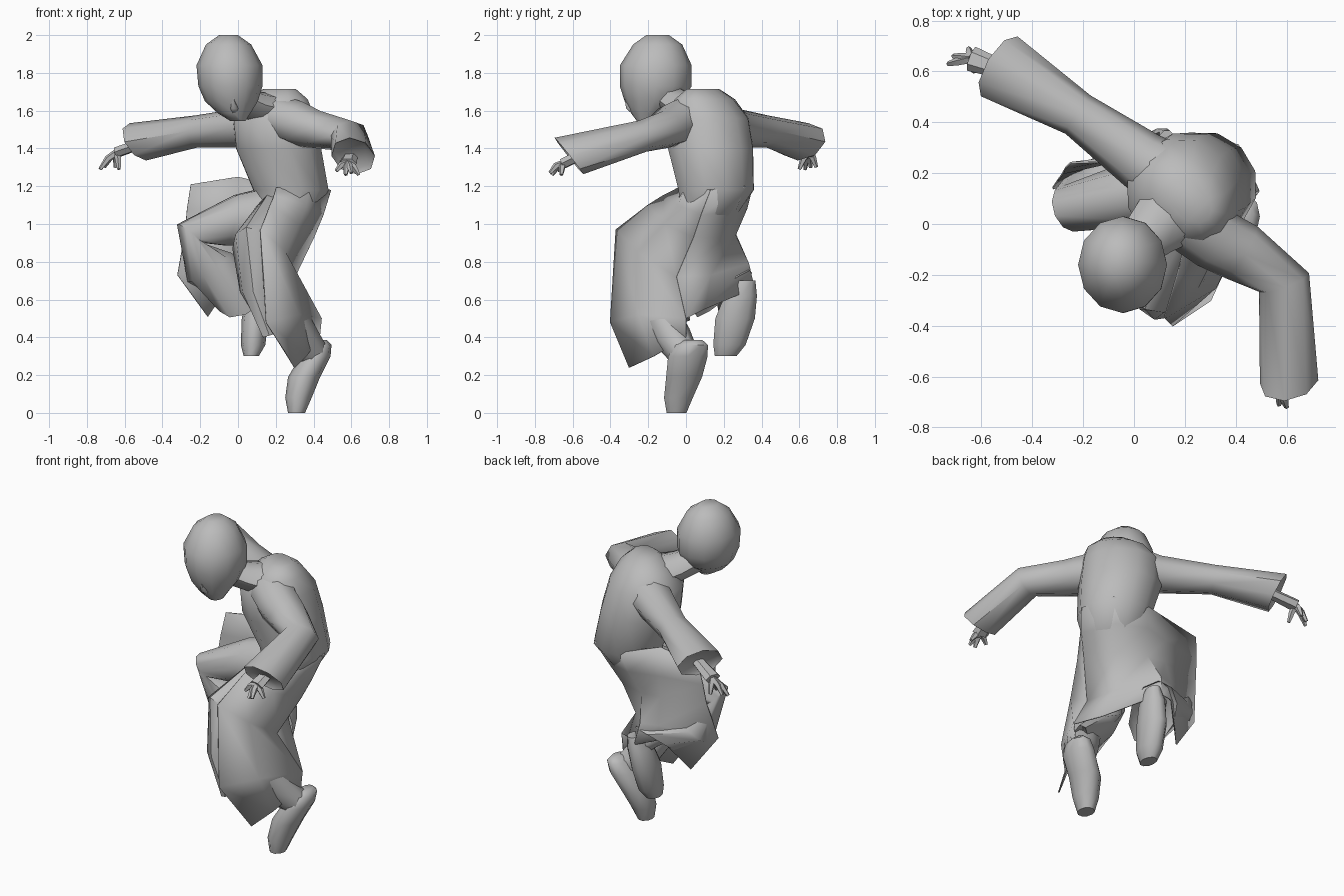
import bpy, bmesh, math
from mathutils import Vector

cube = bpy.data.objects.get("Cube")
if cube:
    bpy.data.objects.remove(cube, do_unlink=True)

grey = bpy.data.materials.new("plain grey")
grey.use_nodes = True
grey.diffuse_color = (0.5, 0.5, 0.5, 1)
grey.node_tree.nodes["Principled BSDF"].inputs["Base Color"].default_value = (0.5, 0.5, 0.5, 1)


def finish(name, bm, angle=50):
    bmesh.ops.recalc_face_normals(bm, faces=bm.faces)
    mesh = bpy.data.meshes.new(name)
    bm.to_mesh(mesh)
    bm.free()
    mesh.materials.append(grey)
    obj = bpy.data.objects.new(name, mesh)
    bpy.context.collection.objects.link(obj)
    bpy.ops.object.select_all(action='DESELECT')
    obj.select_set(True)
    bpy.context.view_layer.objects.active = obj
    bpy.ops.object.shade_smooth_by_angle(angle=math.radians(angle))
    return obj


def loft(name, rings, sides=10, hollow_end=0.0):
    """Skin a row of ellipses, each given as centre, first axis, second axis."""
    bm = bmesh.new()
    loops = []
    for centre, u, v in rings:
        c, u, v = Vector(centre), Vector(u), Vector(v)
        turns = [math.tau * i / sides for i in range(sides)]
        loops.append([bm.verts.new(c + u * math.cos(t) + v * math.sin(t)) for t in turns])
    for low, high in zip(loops, loops[1:]):
        for i in range(sides):
            j = (i + 1) % sides
            bm.faces.new((low[i], low[j], high[j], high[i]))
    bm.faces.new(loops[0][::-1])
    cap = bm.faces.new(loops[-1])
    bmesh.ops.recalc_face_normals(bm, faces=bm.faces)
    if hollow_end:
        bmesh.ops.inset_region(bm, faces=[cap], thickness=hollow_end, depth=-hollow_end)
    return finish(name, bm)


def stack(name, levels, yaw=0, sides=10):
    """Loft of level ellipses: x, y, z, half width, half depth."""
    c, s = math.cos(math.radians(yaw)), math.sin(math.radians(yaw))
    return loft(name, [((x, y, z), (a * c, a * s, 0), (-b * s, b * c, 0))
                       for x, y, z, a, b in levels], sides)


def limb(name, stations, sides=8, hollow_end=0.0, lean=(0, 0, 0)):
    """Tube along a path: x, y, z, half width, half height; lean slants the end."""
    pts = [Vector(s[:3]) for s in stations]
    rings = []
    for i, (p, s) in enumerate(zip(pts, stations)):
        along = (pts[min(i + 1, len(pts) - 1)] - pts[max(i - 1, 0)]).normalized()
        side = along.cross(Vector((0, 0, 1))).normalized()
        up = side.cross(along) * s[4]
        if p == pts[-1]:
            up += Vector(lean)
        rings.append((p, side * s[3], up))
    return loft(name, rings, sides, hollow_end)


def sheet(name, rows):
    """Thin cloth spanned between rows of points."""
    bm = bmesh.new()
    grid = [[bm.verts.new(p) for p in row] for row in rows]
    for a, b in zip(grid, grid[1:]):
        for i in range(len(a) - 1):
            bm.faces.new((a[i], a[i + 1], b[i + 1], b[i]))
    obj = finish(name, bm)
    mod = obj.modifiers.new("cloth thickness", 'SOLIDIFY')
    mod.thickness = 0.008
    mod.offset = 0


# Head, nose and neck
stack("head", [
    (-.05, -.15, 2, .05, .06), (-.05, -.15, 1.95, .12, .13), (-.045, -.16, 1.84, .175, .19),
    (-.04, -.16, 1.73, .17, .19), (-.035, -.17, 1.65, .14, .155),
    (-.02, -.2, 1.585, .085, .09), (0, -.21, 1.545, .04, .05)], sides=12)
stack("nose", [(-.03, -.31, 1.67, .012, .02), (-.02, -.29, 1.61, .025, .03),
               (-.02, -.27, 1.585, .012, .02)], sides=6)
limb("neck", [(-.02, -.12, 1.68, .08, .08), (.07, -.03, 1.63, .11, .08), (.17, .06, 1.6, .15, .09)])

# Robe body, turned towards its right
stack("robe_body", [
    (.22, .09, 1.715, .1, .07), (.21, .1, 1.66, .18, .14), (.19, .115, 1.56, .23, .215),
    (.215, .13, 1.4, .235, .23), (.28, .16, 1.18, .21, .2), (.26, .12, 1.05, .16, .15),
    (.23, .08, .95, .12, .1)], yaw=-45, sides=12)

# Left leg: hip, thigh, knee, shin, hem
loft("left_trouser", [
    ((.27, .12, 1.05), (.1, -.08, 0), (0, .06, .15)),
    ((.17, -.03, .95), (.1, -.05, -.03), (.02, .04, .21)),
    ((.09, -.19, .84), (.12, -.02, -.03), (-.01, -.16, .14)),
    ((.14, -.19, .64), (.13, .05, 0), (-.02, -.18, 0)),
    ((.27, -.17, .45), (.12, .1, .04), (-.07, -.17, -.03))], hollow_end=.03)

# Robe skirt: front flap down the left leg, and the back from hip to hip
sheet("robe_front_flap", [
    [(.2, -.04, 1.19), (.38, 0, 1.2), (.49, .13, 1.18)],
    [(.19, -.12, 1.15), (.36, -.04, 1.1), (.45, .08, 1.05)],
    [(.17, -.2, 1.1), (.32, -.11, 1), (.4, .04, .93)],
    [(.12, -.37, .97), (.25, -.25, .85), (.3, -.05, .72)],
    [(.15, -.4, .48), (.32, -.25, .52), (.44, 0, .5)],
    [(.3, -.3, .24), (.36, -.17, .3), (.43, 0, .4)]])
sheet("robe_back_skirt", [
    [(-.25, .24, 1.21), (0, .25, 1.25), (.21, .35, 1.2), (.41, .31, 1.2), (.49, .13, 1.18)],
    [(-.27, .22, 1.08), (0, .27, 1.08), (.17, .32, 1.08), (.35, .26, 1.07), (.45, .08, 1.05)],
    [(-.28, .2, .96), (-.01, .26, .95), (.12, .26, .94), (.29, .2, .93), (.4, .04, .93)],
    [(-.32, .14, .73), (-.02, .3, .79), (.08, .33, .79), (.25, .13, .73), (.3, -.05, .72)],
    [(-.16, .18, .51), (-.03, .29, .7), (.1, .36, .66), (.32, .1, .55), (.44, 0, .5)]])

# Right leg: hip, thigh, knee, shin, hem
loft("right_trouser", [
    ((.2, .15, 1.04), (.08, -.12, 0), (0, 0, .17)),
    ((-.04, .11, 1.02), (.03, -.12, 0), (.03, 0, .14)),
    ((-.26, .06, .95), (.02, -.09, 0), (-.06, 0, .05)),
    ((-.15, .11, .77), (.04, -.13, 0), (-.11, 0, -.08)),
    ((.03, .2, .63), (.01, -.15, -.11), (-.14, -.03, -.06))], hollow_end=.03)

# Calves and shoes, toes pointing down
limb("left_calf", [(.24, -.16, .56, .1, .1), (.33, -.07, .4, .1, .1), (.42, 0, .29, .07, .08)])
stack("left_shoe", [
    (.31, -.05, 0, .045, .055), (.32, -.04, .08, .07, .08), (.35, -.01, .19, .085, .1),
    (.41, .01, .3, .08, .11), (.435, .03, .36, .06, .09), (.44, .04, .385, .03, .05)])
limb("right_calf", [(-.1, .12, .78, .08, .08), (.06, .23, .68, .07, .07), (.12, .28, .62, .05, .06)])
stack("right_shoe", [
    (.07, .21, .3, .04, .06), (.08, .23, .36, .065, .09), (.09, .26, .5, .07, .11),
    (.11, .29, .62, .065, .09), (.13, .32, .7, .035, .05)])

# Wide sleeves, open at the slanted cuff
limb("right_sleeve", [
    (.18, .16, 1.54, .14, .13), (.03, .25, 1.51, .12, .105), (-.22, .43, 1.49, .09, .085),
    (-.53, .62, 1.435, .138, .1)], hollow_end=.02, lean=(-.03, .02, 0))
limb("left_sleeve", [
    (.2, .04, 1.57, .14, .12), (.32, -.06, 1.53, .125, .12), (.42, -.11, 1.5, .12, .1),
    (.59, -.23, 1.465, .105, .085), (.61, -.62, 1.36, .115, .1)],
    hollow_end=.02, lean=(-.02, -.05, 0))


# Hands: a palm and four curled fingers each
def hand(side, wrist, palm, tips):
    limb(side + "_palm", [(*wrist, .035, .03), (*palm, .05, .03)], 6)
    for i, tip in enumerate(tips):
        knuckle = Vector(palm).lerp(Vector(tip), .55) + Vector((0, 0, .015))
        limb(f"{side}_finger_{i + 1}", [(*palm, .02, .02), (*knuckle, .018, .018),
                                        (*tip, .01, .01)], 5)


hand("right", (-.5, .6, 1.43), (-.64, .65, 1.38),
     [(-.73, .63, 1.29), (-.71, .66, 1.3), (-.65, .69, 1.3), (-.63, .6, 1.29)])
hand("left", (.6, -.55, 1.37), (.58, -.65, 1.32),
     [(.6, -.72, 1.27), (.57, -.71, 1.26), (.52, -.67, 1.28), (.64, -.66, 1.26)])
